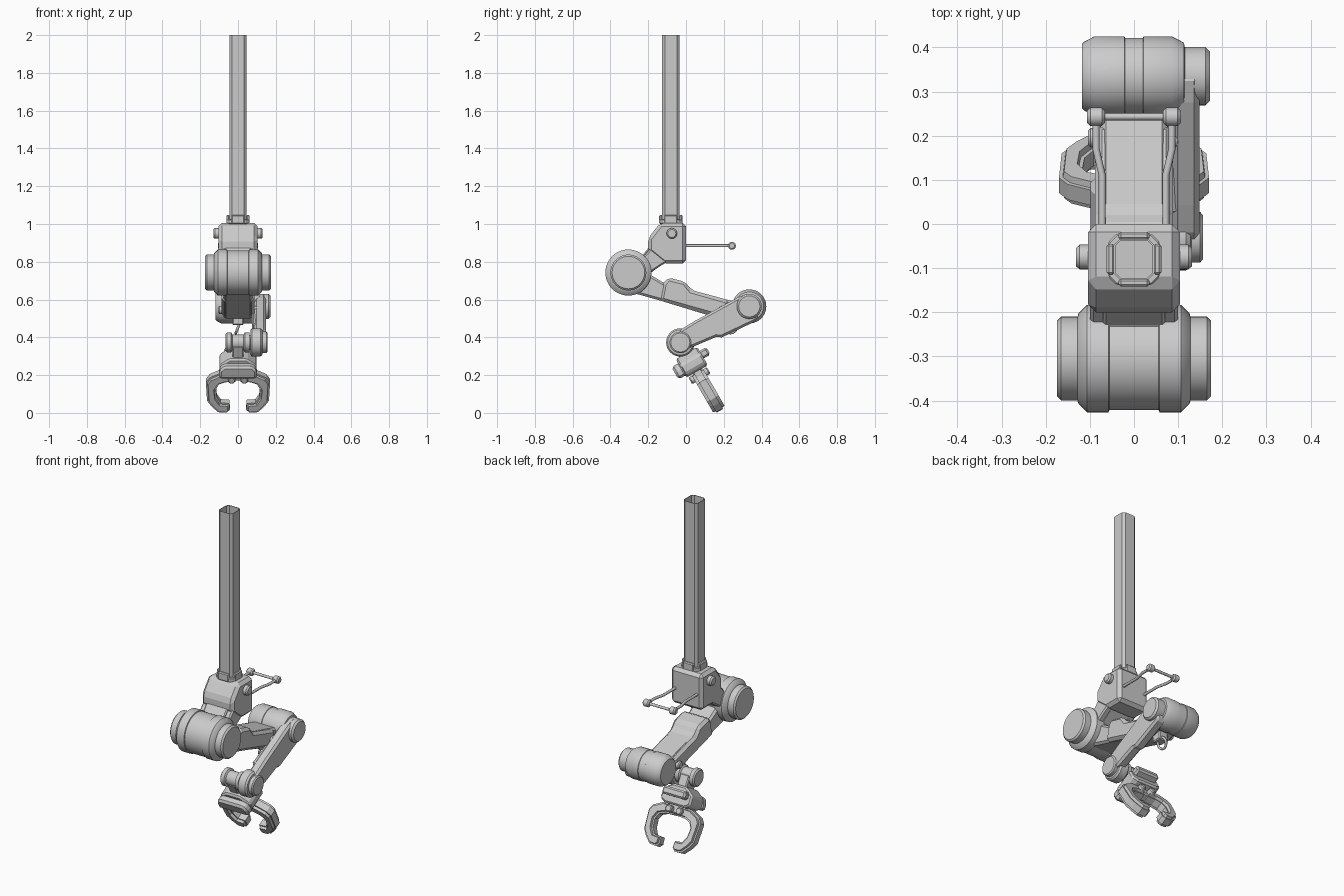
import bpy, bmesh, math
from mathutils import Matrix, Vector

if "Cube" in bpy.data.objects:
    bpy.data.objects.remove(bpy.data.objects["Cube"])


def frame(u, v, w, o=(0, 0, 0)):
    m = Matrix((u, v, w)).transposed().to_4x4()
    m.translation = Vector(o)
    return m


XYZ = Matrix.Identity(4)                                    # extrude along z
SIDE = frame((0, 1, 0), (0, 0, 1), (1, 0, 0))               # (y, z) profile, extrude along x
S, C = math.sin(math.radians(30)), math.cos(math.radians(30))
WRIST = (0, -.03, .373)
CLAW = frame((1, 0, 0), (0, S, -C), (0, C, S), WRIST)       # (x, reach) profile, tilted 30 degrees


def finish(name, bm, mat, smooth=False, bevel=0):
    bmesh.ops.recalc_face_normals(bm, faces=bm.faces)
    bm.transform(mat)
    me = bpy.data.meshes.new(name)
    bm.to_mesh(me)
    bm.free()
    ob = bpy.data.objects.new(name, me)
    bpy.context.collection.objects.link(ob)
    if smooth:
        me.shade_smooth()
        me.set_sharp_from_angle(angle=math.radians(30))
    if bevel:
        mod = ob.modifiers.new("chamfer", "BEVEL")
        mod.width, mod.segments = bevel, 1
        mod.limit_method, mod.angle_limit = "ANGLE", math.radians(30)
    return ob


def prism(name, pts, lo, hi, mat=SIDE, bevel=0.0, step=None, caps=True):
    """Extruded profile; step = (inset, rise) adds a raised plate on both ends."""
    bm = bmesh.new()
    a = [bm.verts.new((u, v, lo)) for u, v in pts]
    b = [bm.verts.new((u, v, hi)) for u, v in pts]
    n = len(pts)
    for i in range(n):
        j = (i + 1) % n
        bm.faces.new((a[i], a[j], b[j], b[i]))
    if caps:
        ends = [bm.faces.new(a[::-1]), bm.faces.new(b)]
        bmesh.ops.recalc_face_normals(bm, faces=bm.faces)
        if step:
            bmesh.ops.inset_individual(bm, faces=ends, thickness=step[0])
            bmesh.ops.inset_individual(bm, faces=ends, thickness=.003, depth=step[1])
    return finish(name, bm, mat, bevel=bevel)


def box(name, u0, u1, v0, v1, lo, hi, mat=XYZ, bevel=.006):
    return prism(name, [(u0, v0), (u1, v0), (u1, v1), (u0, v1)], lo, hi, mat, bevel)


def octagon(cx, cy, h, c):
    k = h - c
    return [(cx + x, cy + y) for x, y in ((-k, -h), (k, -h), (h, -k), (h, k),
                                          (k, h), (-k, h), (-h, k), (-h, -k))]


def lathe(name, prof, u, v, mat=SIDE, segs=40):
    """Turned part from (position, radius) pairs, closed by flat ends."""
    bm = bmesh.new()
    rings = [[bm.verts.new((u + r * math.cos(t * math.tau / segs),
                            v + r * math.sin(t * math.tau / segs), w)) for t in range(segs)]
             for w, r in prof]
    for p, q in zip(rings, rings[1:]):
        for i in range(segs):
            j = (i + 1) % segs
            bm.faces.new((p[i], p[j], q[j], q[i]))
    bm.faces.new(rings[0][::-1])
    bm.faces.new(rings[-1])
    return finish(name, bm, mat, smooth=True)


def rod(name, pts, r, cyclic=False):
    cu = bpy.data.curves.new(name, "CURVE")
    cu.dimensions, cu.bevel_depth, cu.bevel_resolution, cu.use_fill_caps = "3D", r, 2, True
    sp = cu.splines.new("POLY")
    sp.points.add(len(pts) - 1)
    for p, co in zip(sp.points, pts):
        p.co = (*co, 1)
    sp.use_cyclic_u = cyclic
    ob = bpy.data.objects.new(name, cu)
    bpy.context.collection.objects.link(ob)
    bpy.ops.object.select_all(action="DESELECT")
    ob.select_set(True)
    bpy.context.view_layer.objects.active = ob
    bpy.ops.object.convert(target="MESH")


# Hanging pole: open thin-walled tube, held in a collar with clamp tabs
pole = prism("pole", octagon(0, -.08, .046, .014), 1.005, 2, XYZ, caps=False)
pole.modifiers.new("wall", "SOLIDIFY").thickness = .004
pole.modifiers["wall"].offset = -1
prism("collar", octagon(0, -.08, .058, .018), 1.0, 1.025, XYZ, .004)
for s in (-1, 1):
    box("collar_clamp_side", s * .053 - .009, s * .053 + .009, -.115, -.045, 1.0, 1.047, bevel=.005)
    box("collar_clamp_end", -.035, .035, -.08 + s * .053 - .009, -.08 + s * .053 + .009, 1.0, 1.047, bevel=.005)

# Shoulder housing and its bracket down to the shoulder drum
prism("shoulder_housing", [(-.137, 1.005), (-.2, .925), (-.2, .855), (-.12, .79), (0, .79), (0, 1.005)],
      -.104, .104, bevel=.018)
prism("shoulder_bracket", [(-.19, .885), (-.23, .835), (-.31, .80), (-.24, .70), (-.11, .80)],
      -.07, .07, bevel=.006)
for s in (-1, 1):
    x0, x1 = sorted((s * .06, s * .1))
    prism("bracket_lug", [(-.17, .89), (-.25, .80), (-.24, .71), (-.10, .80)], x0, x1, bevel=.008)
    lathe("housing_knob", [(s * .095, .028), (s * .123, .028), (s * .131, .021)], -.075, .95, segs=20)

# Shoulder drum
half = [(.056, .117), (.058, .122), (.106, .122), (.126, .102), (.128, .095), (.165, .095), (.174, .086)]
lathe("shoulder_drum", [(-x, r) for x, r in half[::-1]] + half, -.305, .743, segs=48)

# Rear grab handle with ball corners
for s in (-1, 1):
    rod("handle_rod", [(s * .072, -.01, .885), (s * .072, .11, .885), (s * .086, .17, .885), (s * .086, .24, .885)], .008)
    lathe("handle_corner", [(s * .086 + w, r) for w, r in
                            ((-.02, .014), (-.013, .021), (.013, .021), (.02, .014))], .243, .885, segs=20)
rod("handle_bar", [(-.086, .243, .885), (.086, .243, .885)], .008)

# Upper arm: core beam with a raised shell
prism("upper_arm", [(-.29, .765), (-.20, .738), (-.12, .69), (.03, .65), (.26, .588), (.30, .53),
                    (.19, .495), (-.138, .595), (-.28, .635)], -.076, .076, bevel=.012)
prism("upper_arm_shell", [(-.12, .685), (-.095, .717), (-.005, .694), (.03, .65), (.23, .593),
                          (.215, .53), (.17, .508), (-.138, .595)], -.088, .088, bevel=.016)
for s in (-1, 1):
    lathe("arm_bolt", [(s * .08, .022), (s * .098, .022), (s * .104, .016)], .195, .545, segs=16)

# Ring hanging under the elbow
rod("hanging_ring", [(.012 * math.sin(t * math.tau / 16), .235 + .032 * math.cos(t * math.tau / 16),
                      .452 + .03 * math.sin(t * math.tau / 16)) for t in range(16)], .007, True)
box("ring_mount", -.03, .03, .19, .25, .465, .52)

# Elbow drum with one offset cap
lathe("elbow_drum", [(-.118, .073), (-.113, .078), (-.09, .09), (-.022, .09), (-.02, .087), (.02, .087),
                     (.022, .09), (.086, .09), (.113, .076), (.115, .066), (.162, .066), (.172, .056)],
      .335, .564, segs=48)

# Forearm, offset to the right
prism("forearm", [(.335, .635), (.275, .612), (.042, .484), (-.03, .44), (-.06, .375), (-.02, .335), (.042, .352),
                  (.16, .402), (.19, .40), (.375, .488), (.39, .58)], .086, .148, bevel=.012)
box("forearm_cover", .06, .22, .40, .46, .075, .125, frame((0, .9, .436), (0, -.436, .9), (1, 0, 0), (0, .17, .03)))

# Wrist spool and side drum
lathe("wrist_spool", [(-.065, .044), (-.058, .052), (-.036, .052), (-.03, .042), (.03, .042), (.036, .052),
                      (.06, .052), (.06, .04), (.08, .04)], *WRIST[1:], segs=32)
lathe("wrist_drum", [(.066, .066), (.074, .075), (.118, .075), (.128, .067), (.13, .057), (.15, .057),
                     (.156, .05)], *WRIST[1:], segs=40)

# Palm, built in the tilted claw frame
box("palm_neck", -.03, .03, 0, .09, -.045, .045, CLAW)
palm = [(-.045, .065), (.045, .065), (.098, .105), (.098, .16), (.065, .178), (-.065, .178), (-.098, .16), (-.098, .105)]
prism("palm", palm, -.066, .066, CLAW, .01)
prism("palm_front_block", [(-.075, .09), (.075, .09), (.1, .115), (.1, .165), (-.1, .165), (-.1, .115)],
      -.106, -.055, CLAW, .012)
box("palm_rear_plate", -.075, .075, .09, .135, .055, .106, CLAW, .01)
box("knuckle_hub", -.062, .062, .165, .222, -.026, .026, CLAW, .008)
for s in (-1, 1):
    lathe("knuckle_pin", [(-.056, .015), (-.05, .02), (.05, .02), (.056, .015)], s * .034, .203, CLAW, 16)

# Two hooked fingers with stepped layers
finger = [(.012, .178), (.09, .175), (.15, .205), (.17, .235), (.164, .345), (.14, .38), (.105, .415), (.06, .418),
          (.043, .40), (.046, .362), (.092, .358), (.112, .325), (.117, .275), (.1, .245), (.065, .232), (.012, .23)]
for s in (-1, 1):
    prism("finger", [(s * x, d) for x, d in finger], -.02, .02, CLAW, step=(.009, .015))
